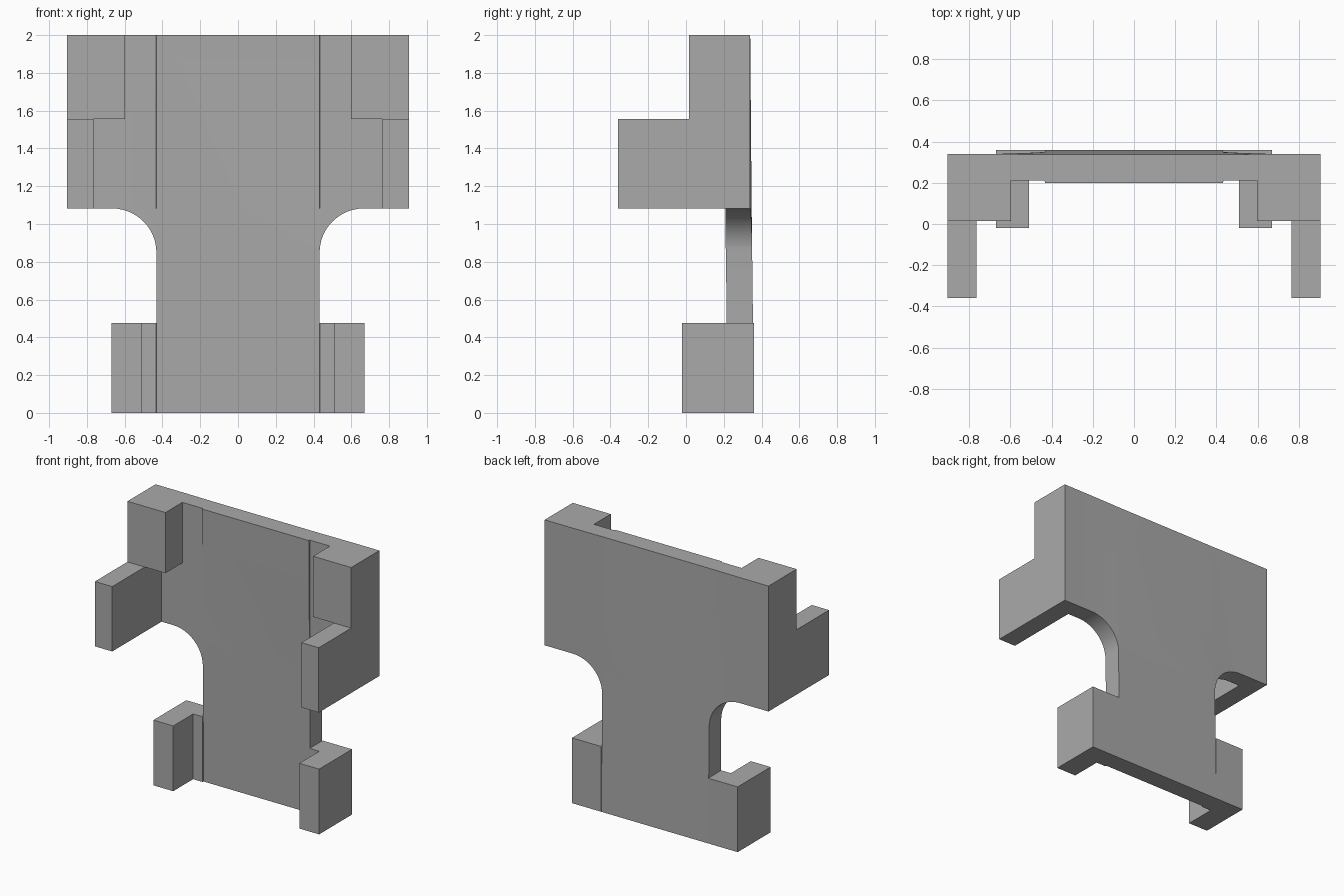
import bpy, bmesh
from math import sin, cos, pi
from mathutils import Vector

cube = bpy.data.objects.get("Cube")
if cube:
    bpy.data.objects.remove(cube, do_unlink=True)

grey = bpy.data.materials.new("plain grey")
grey.use_nodes = True
grey.diffuse_color = (0.4, 0.4, 0.4, 1)
grey.node_tree.nodes["Principled BSDF"].inputs["Base Color"].default_value = (0.4, 0.4, 0.4, 1)


def finish(bm, name):
    bmesh.ops.recalc_face_normals(bm, faces=bm.faces)
    mesh = bpy.data.meshes.new(name)
    bm.to_mesh(mesh)
    bm.free()
    mesh.materials.append(grey)
    obj = bpy.data.objects.new(name, mesh)
    bpy.context.collection.objects.link(obj)
    return obj


def prism(bm, points, offset):
    """Extrude a flat outline by an offset."""
    face = bm.faces.new([bm.verts.new(p) for p in points])
    out = bmesh.ops.extrude_face_region(bm, geom=[face], use_keep_orig=True)
    moved = [v for v in out["geom"] if isinstance(v, bmesh.types.BMVert)]
    bmesh.ops.translate(bm, verts=moved, vec=offset)


# Main dimensions
TOP, WING_Z, CLIP_Z = 2.0, 1.083, 0.477
CORE, STEP, FILLET = 0.432, 0.434, 0.67
ARM_IN, CLIP_IN = 0.765, 0.51
BACK_UP, BACK_LOW, FRONT = 0.34, 0.36, 0.21


def back_y(x, z):
    tilt = BACK_LOW - 0.0115 * z
    if abs(x) <= CORE + 0.001:
        return tilt
    if z < CLIP_Z + 0.001:
        return BACK_LOW
    t = min(1, (abs(x) - CORE) / (FILLET - CORE))
    return tilt + (BACK_UP - tilt) * t


def front_y(x, z):
    return 0.22 - 0.01 * z if abs(x) <= CORE + 0.001 else FRONT


# Back panel: leaning core, rounded shoulders and side wings
right = [(CLIP_IN, 0), (CLIP_IN, CLIP_Z), (CORE, CLIP_Z)]
for i in range(13):
    a = i / 12 * pi / 2
    right.append((FILLET - (FILLET - CORE) * cos(a), 0.85 + (WING_Z - 0.85) * sin(a)))
right += [(ARM_IN, WING_Z), (ARM_IN, TOP)]
outline = right + [(-x, z) for x, z in reversed(right)]

bm = bmesh.new()
prism(bm, [(x, 0, z) for x, z in outline], (0, 1, 0))
cuts = [((0, 0, z), (0, 0, 1)) for z in (CLIP_Z, 0.85, WING_Z)]
cuts += [((s * x, 0, 0), (1, 0, 0)) for s in (-1, 1) for x in (CORE, STEP, FILLET)]
for co, no in cuts:
    geom = bm.verts[:] + bm.edges[:] + bm.faces[:]
    bmesh.ops.bisect_plane(bm, geom=geom, dist=1e-5, plane_co=Vector(co), plane_no=Vector(no))
for v in bm.verts:
    x, y, z = v.co
    v.co.y = back_y(x, z) if y > 0.5 else front_y(x, z)
panel = finish(bm, "back_panel")
bpy.ops.object.select_all(action="DESELECT")
panel.select_set(True)
bpy.context.view_layer.objects.active = panel
bpy.ops.object.shade_smooth_by_angle(angle=pi / 6)


def side_part(name, profile, x0, x1):
    """Side profile in y and z, made on both sides."""
    for s, side in ((1, "left"), (-1, "right")):
        part = bmesh.new()
        prism(part, [(s * x0, y, z) for y, z in profile], (s * (x1 - x0), 0, 0))
        finish(part, f"{side}_{name}")


# Upper arms: stepped outer cheek and an inner block
side_part("upper_arm", [(BACK_UP, WING_Z), (BACK_UP, TOP), (0.015, TOP),
                        (0.015, 1.557), (-0.36, 1.557), (-0.36, WING_Z)], ARM_IN, 0.905)
side_part("upper_block", [(FRONT, 1.557), (FRONT, TOP), (0.015, TOP), (0.015, 1.557)], 0.597, ARM_IN)

# Lower clips
side_part("lower_clip", [(BACK_LOW, 0), (BACK_LOW, CLIP_Z), (-0.02, CLIP_Z), (-0.02, 0)], CLIP_IN, FILLET)
